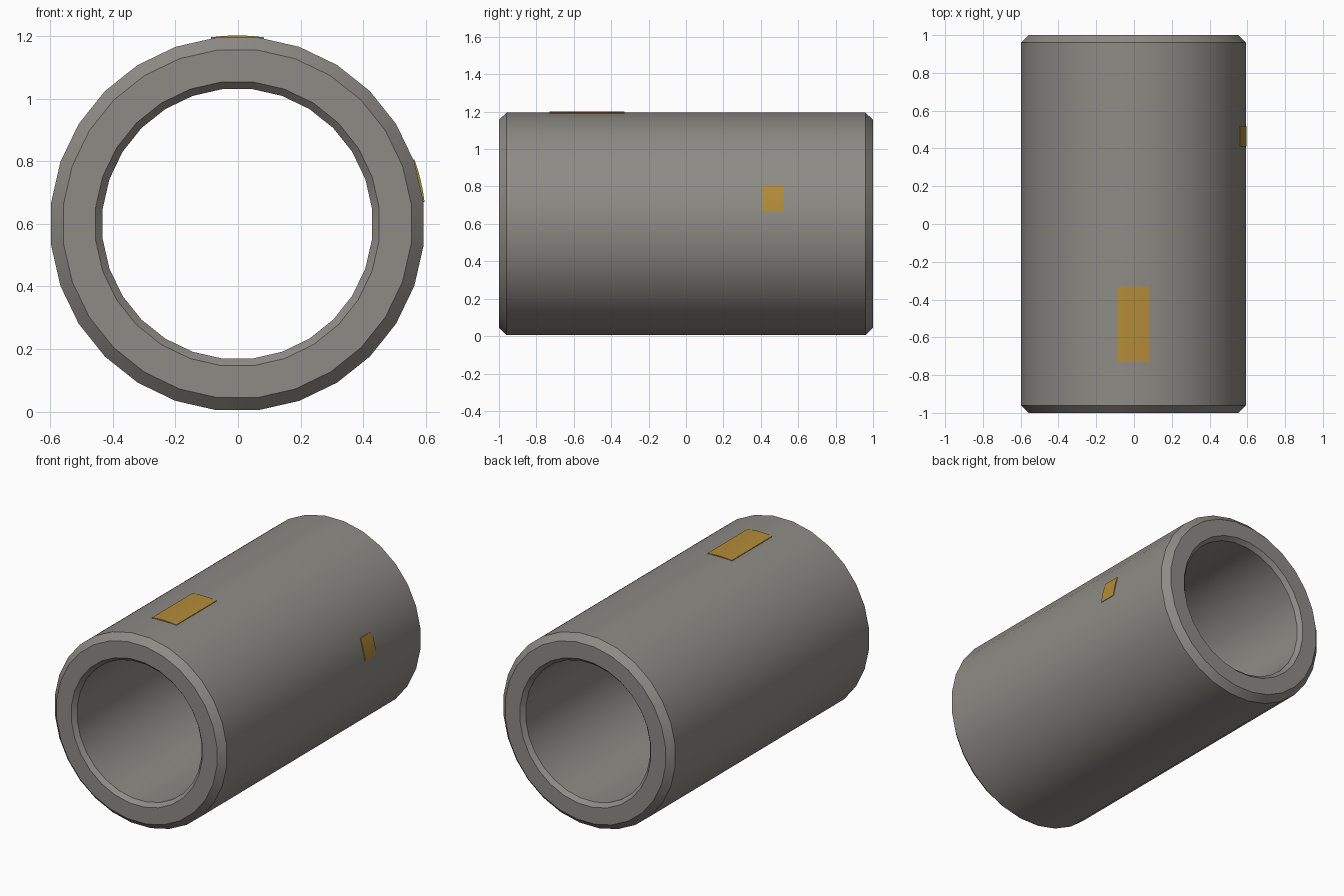
import bpy, bmesh
from math import sin, cos, pi, radians

if "Cube" in bpy.data.objects:
    bpy.data.objects.remove(bpy.data.objects["Cube"])

SIDES = 28
CX, CZ = -0.002, 0.6      # tube axis, running along y


def material(name, rgb):
    m = bpy.data.materials.new(name)
    m.diffuse_color = (*rgb, 1)
    m.use_nodes = True
    m.node_tree.nodes["Principled BSDF"].inputs["Base Color"].default_value = m.diffuse_color
    return m


def point(r, a, y):
    """Point at radius r and angle a (0 = right, 90 deg = up) around the axis."""
    return (CX + r * cos(a), y, CZ + r * sin(a))


def finish(name, bm, mat):
    bmesh.ops.recalc_face_normals(bm, faces=bm.faces)
    me = bpy.data.meshes.new(name)
    bm.to_mesh(me)
    bm.free()
    ob = bpy.data.objects.new(name, me)
    bpy.context.collection.objects.link(ob)
    me.materials.append(mat)
    bpy.ops.object.select_all(action='DESELECT')
    ob.select_set(True)
    bpy.context.view_layer.objects.active = ob
    bpy.ops.object.shade_smooth_by_angle(angle=radians(30))
    return ob


def patch(name, a0, a1, y0, y1, mat, steps=4):
    """Thin curved plate lying on the tube surface."""
    bm = bmesh.new()
    rows = []
    for i in range(steps + 1):
        a = radians(a0 + (a1 - a0) * i / steps)
        rows.append([bm.verts.new(point(r, a, y))
                     for r, y in ((0.602, y0), (0.602, y1), (0.592, y1), (0.592, y0))])
    for p, q in zip(rows, rows[1:]):
        for k in range(4):
            bm.faces.new((p[k], p[(k + 1) % 4], q[(k + 1) % 4], q[k]))
    bm.faces.new(rows[0])
    bm.faces.new(rows[-1])
    return finish(name, bm, mat)


grey = material("warm_grey", (0.27, 0.26, 0.235))
amber = material("amber", (0.45, 0.26, 0.04))

# Tube wall: closed chamfered profile (radius, y) swept around the axis
half = [(0.433, 0.975), (0.456, 1.0), (0.559, 1.0), (0.599, 0.96)]
profile = half + [(r, -y) for r, y in reversed(half)]
bm = bmesh.new()
rings = [[bm.verts.new(point(r, 2 * pi * (i + 0.5) / SIDES, y)) for r, y in profile]
         for i in range(SIDES)]
n = len(profile)
for i in range(SIDES):
    p, q = rings[i], rings[(i + 1) % SIDES]
    for k in range(n):
        bm.faces.new((p[k], p[(k + 1) % n], q[(k + 1) % n], q[k]))
finish("tube", bm, grey)

# Coloured plates on the top and on the right side
patch("top_plate", 81.9, 98.1, -0.73, -0.33, amber)
patch("side_plate", 6.7, 20, 0.41, 0.52, amber)
